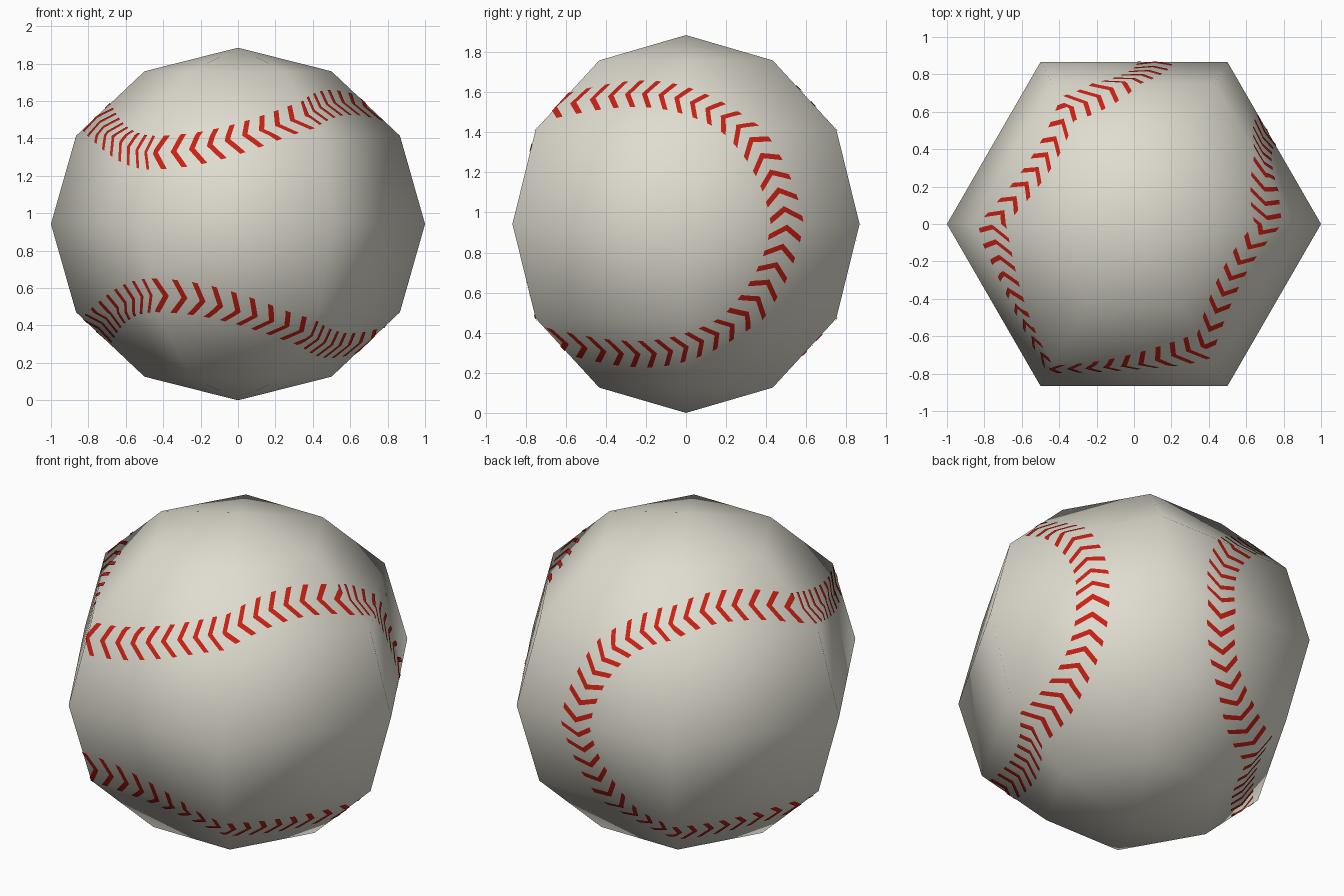
import bpy, bmesh, math
from math import sin, cos, pi, radians, degrees, floor
from mathutils import Vector

if "Cube" in bpy.data.objects:
    bpy.data.objects.remove(bpy.data.objects["Cube"])

SEG, STEP_LON, STEP_LAT = 6, 60.0, 30.0
HALF_HEIGHT = 0.9425


def material(name, rgb):
    m = bpy.data.materials.new(name)
    m.diffuse_color = (*rgb, 1.0)
    m.use_nodes = True
    m.node_tree.nodes["Principled BSDF"].inputs["Base Color"].default_value = m.diffuse_color
    return m


def corner(i, j):
    a, e = radians(i * STEP_LON), radians(j * STEP_LAT)
    return Vector((cos(a) * cos(e), sin(a) * cos(e), HALF_HEIGHT * sin(e)))


def surface(d):
    """Place a direction on the flat facets of the ball."""
    x = degrees(math.atan2(d.y, d.x)) / STEP_LON
    y = degrees(math.asin(max(-1, min(1, d.z)))) / STEP_LAT
    i, j = floor(x), floor(y)
    low = corner(i, j).lerp(corner(i + 1, j), x - i)
    high = corner(i, j + 1).lerp(corner(i + 1, j + 1), x - i)
    return low.lerp(high, y - j)


def normal_at(p):
    return Vector((p.x, p.y, p.z / HALF_HEIGHT ** 2)).normalized()


def make_object(name, bm, mat):
    me = bpy.data.meshes.new(name)
    bm.to_mesh(me)
    bm.free()
    me.materials.append(mat)
    me.shade_smooth()
    ob = bpy.data.objects.new(name, me)
    ob.location.z = HALF_HEIGHT
    bpy.context.collection.objects.link(ob)
    return ob


# Ball: six sides, six rings, smooth shaded
bm = bmesh.new()
rings = [[bm.verts.new(corner(i, j)) for i in range(SEG)] for j in range(-2, 3)]
bottom = bm.verts.new((0, 0, -HALF_HEIGHT))
top = bm.verts.new((0, 0, HALF_HEIGHT))
for i in range(SEG):
    n = (i + 1) % SEG
    for lo, hi in zip(rings, rings[1:]):
        bm.faces.new((lo[i], lo[n], hi[n], hi[i]))
    bm.faces.new((bottom, rings[0][n], rings[0][i]))
    bm.faces.new((top, rings[-1][i], rings[-1][n]))
make_object("ball", bm, material("off_white_leather", (0.74, 0.72, 0.63)))

# Seam curve on the unit sphere
A, B = 0.705, 0.295
C = 2 * math.sqrt(A * B)
AXIS = radians(239)
W = Vector((cos(AXIS), sin(AXIS), 0))
U = Vector((-sin(AXIS), cos(AXIS), 0))
V = Vector((0, 0, 1))


def seam(t):
    x = A * cos(t) + B * cos(3 * t)
    y = A * sin(t) - B * sin(3 * t)
    r = math.sqrt(0.5)
    return (U * (x - y) * r + V * (x + y) * r + W * C * sin(2 * t)).normalized()


# Stitches: chevrons evenly spaced along the seam, as thin plates
STITCHES, SAMPLES = 104, 4000
lengths = [0.0]
for k in range(SAMPLES):
    a, b = seam(2 * pi * k / SAMPLES), seam(2 * pi * (k + 1) / SAMPLES)
    lengths.append(lengths[-1] + (b - a).length)

bm = bmesh.new()
NL, NW = 8, 3
k = 0
for s in range(STITCHES):
    while lengths[k] < lengths[-1] * (s + 0.5) / STITCHES:
        k += 1
    t = 2 * pi * k / SAMPLES
    p = seam(t)
    along = (seam(t + 0.001) - seam(t - 0.001)).normalized()
    side = p.cross(along)
    for sign in (1, -1):
        grid = []
        for a in range(NL + 1):
            f = a / NL
            row = []
            for b in range(NW + 1):
                g = b / NW - 0.5
                d = p + along * (0.03 - 0.06 * f + 0.033 * g) + side * sign * 0.1 * f
                q = surface(d.normalized())
                row.append(bm.verts.new(q + normal_at(q) * 0.004))
            grid.append(row)
        for r0, r1 in zip(grid, grid[1:]):
            for b in range(NW):
                quad = [r0[b], r0[b + 1], r1[b + 1], r1[b]]
                bm.faces.new(quad if sign < 0 else quad[::-1])
bm.normal_update()
for f in bm.faces:
    if f.normal.dot(f.calc_center_median()) < 0:
        f.normal_flip()
stitches = make_object("stitches", bm, material("red_thread", (0.60, 0.015, 0.007)))
me = stitches.data
me.normals_split_custom_set_from_vertices([normal_at(v.co) for v in me.vertices])
